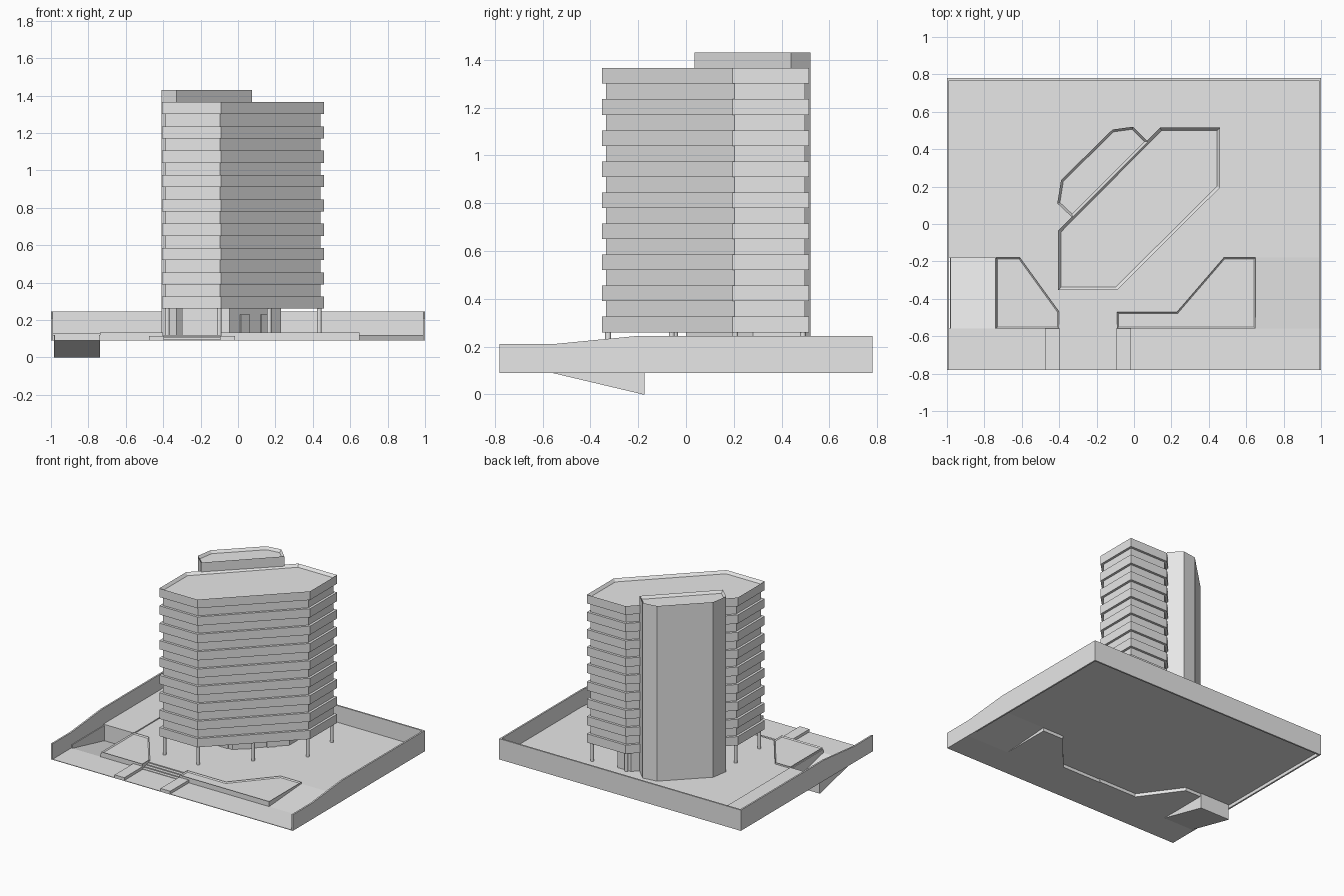
import bpy, bmesh
from mathutils import Vector

cube = bpy.data.objects.get("Cube")
if cube:
    bpy.data.objects.remove(cube, do_unlink=True)

grey = bpy.data.materials.new("model_grey")
grey.use_nodes = True
grey.diffuse_color = (0.8, 0.8, 0.8, 1)
grey.node_tree.nodes["Principled BSDF"].inputs["Base Color"].default_value = (0.8, 0.8, 0.8, 1)


def finish(name, bm):
    mesh = bpy.data.meshes.new(name)
    bm.to_mesh(mesh)
    bm.free()
    mesh.materials.append(grey)
    obj = bpy.data.objects.new(name, mesh)
    bpy.context.collection.objects.link(obj)
    return obj


def prism(name, pts, lo, hi, axis="z", rim=None):
    """Extrude an outline along an axis; rim = (width, depth) sinks the top."""
    place = {"z": lambda p, h: (p[0], p[1], h),
             "x": lambda p, h: (h, p[0], p[1])}[axis]
    bm = bmesh.new()
    a = [bm.verts.new(place(p, lo)) for p in pts]
    b = [bm.verts.new(place(p, hi)) for p in pts]
    bm.faces.new(a[::-1])
    top = bm.faces.new(b)
    for i in range(len(pts)):
        j = (i + 1) % len(pts)
        bm.faces.new((a[i], a[j], b[j], b[i]))
    bmesh.ops.recalc_face_normals(bm, faces=bm.faces)
    if rim:
        bmesh.ops.inset_individual(bm, faces=[top], thickness=rim[0], use_even_offset=True)
        bmesh.ops.translate(bm, verts=top.verts, vec=(0, 0, -rim[1]))
    return finish(name, bm)


def box(name, x0, x1, y0, y1, z0, z1):
    return prism(name, [(x0, y0), (x1, y0), (x1, y1), (x0, y1)], z0, z1)


def shrink(pts, d):
    """Move every side of a counter-clockwise outline inwards by d."""
    out = []
    for i, p in enumerate(pts):
        p = Vector(p)
        u = (p - Vector(pts[i - 1])).normalized()
        v = (Vector(pts[(i + 1) % len(pts)]) - p).normalized()
        n, m = Vector((-u.y, u.x)), Vector((-v.y, v.x))
        out.append(p + (n + m) * d / (1 + n.dot(m)))
    return out


BASE, FLOOR, PLANT = 0.09, 0.12, 0.132
FRONT, EDGE, BACK = -0.56, -0.18, 0.78

# Perimeter walls: the side walls step down towards the open front
side = [(-BACK, BASE), (BACK, BASE), (BACK, 0.245), (-0.2, 0.245), (FRONT, 0.21), (-BACK, 0.21)]
prism("left_wall", side, 0.988, 1, "x")
prism("right_wall", side, -1, -0.988, "x")
box("back_wall", -0.988, 0.988, 0.768, BACK, BASE, 0.245)

# Plaza, garage roof strip and street strip
prism("plaza", [(-0.988, EDGE), (-0.61, EDGE), (-0.4, -0.47), (0.23, -0.47), (0.48, EDGE),
                (0.988, EDGE), (0.988, 0.768), (-0.988, 0.768)], FLOOR - 0.006, FLOOR)
box("garage_roof", -0.988, -0.738, EDGE, 0.768, FLOOR, 0.128)
box("street", -0.988, 0.988, -BACK, FRONT, BASE, BASE + 0.004)

# Ramps: one up to the plaza, one down to the garage
prism("up_ramp", [(FRONT, BASE), (EDGE, FLOOR - 0.004), (EDGE, FLOOR), (FRONT, BASE + 0.004)],
      0.65, 0.988, "x")
prism("garage_ramp", [(FRONT, BASE), (EDGE, 0), (EDGE, 0.006), (FRONT, BASE + 0.004)],
      -0.985, -0.738, "x")
for name, x in (("outer", -0.985), ("inner", -0.744)):
    prism("ramp_wall_" + name, [(FRONT, BASE), (EDGE, 0), (EDGE, FLOOR), (FRONT, FLOOR)],
          x, x + 0.006, "x")
box("garage_wall", -0.985, -0.738, EDGE, EDGE + 0.006, 0, FLOOR)

# Planters beside the entrance stairs
prism("left_planter", [(-0.09, FRONT), (0.65, FRONT), (0.65, EDGE), (0.48, EDGE),
                       (0.23, -0.47), (-0.09, -0.47)], BASE, PLANT, rim=(0.008, 0.008))
prism("right_planter", [(-0.738, FRONT), (-0.4, FRONT), (-0.4, -0.47), (-0.61, EDGE),
                        (-0.738, EDGE)], BASE, PLANT, rim=(0.008, 0.008))

# Entrance stairs and low walls along the path
for i in range(4):
    y = FRONT + i * 0.024
    box("step", -0.4, -0.09, y, -0.464, BASE, BASE + 0.0075 * (i + 1))
for x in (-0.475, -0.095):
    box("path_wall", x, x + 0.08, -BACK, FRONT, BASE, 0.115)

# Tower: recessed body with projecting floor bands
tower = [(-0.405, -0.352), (-0.09, -0.352), (0.46, 0.195), (0.46, 0.515), (0.14, 0.515), (-0.405, -0.035)]
inner = shrink(tower, 0.018)
prism("tower_body", inner, 0.265, 1.33)
prism("roof_band", tower, 1.3, 1.365, rim=(0.016, 0.02))
bands = prism("floor_bands", tower, 0.26, 0.325)
array = bands.modifiers.new("storeys", "ARRAY")
array.count = 8
array.use_relative_offset = False
array.use_constant_offset = True
array.constant_offset_displace = (0, 0, 0.13)

# Stair core behind the tower
prism("stair_core", [(-0.33, 0.035), (0.075, 0.44), (-0.005, 0.52), (-0.115, 0.505),
                     (-0.39, 0.235), (-0.41, 0.11)], FLOOR, 1.43, rim=(0.013, 0.02))

# Ground floor lobby with door panels
prism("lobby", [(-0.3, 0), (-0.045, 0), (0.23, 0.28), (0.23, 0.48), (0.12, 0.48), (-0.3, 0.06)],
      FLOOR, 0.262)
box("lobby_window", -0.29, -0.08, -0.006, 0, FLOOR, 0.24)
for x in (0.01, 0.12):
    a = Vector((x, (x + 0.045) * 1.018))
    b = a + Vector((0.05, 0.051))
    n = Vector((0.005, -0.005))
    prism("lobby_door", [a, a + n, b + n, b], FLOOR, 0.23)

# Columns under the tower corners and the long front side
spots = shrink(tower, 0.026)
spots.append((spots[1] + spots[2]) / 2)
for p in spots:
    bm = bmesh.new()
    bmesh.ops.create_cone(bm, cap_ends=True, segments=16, radius1=0.012, radius2=0.012, depth=0.15)
    bmesh.ops.translate(bm, verts=bm.verts, vec=(p.x, p.y, 0.19))
    column = finish("column", bm)
    bpy.context.view_layer.objects.active = column
    column.select_set(True)
    bpy.ops.object.shade_smooth_by_angle()
    column.select_set(False)
